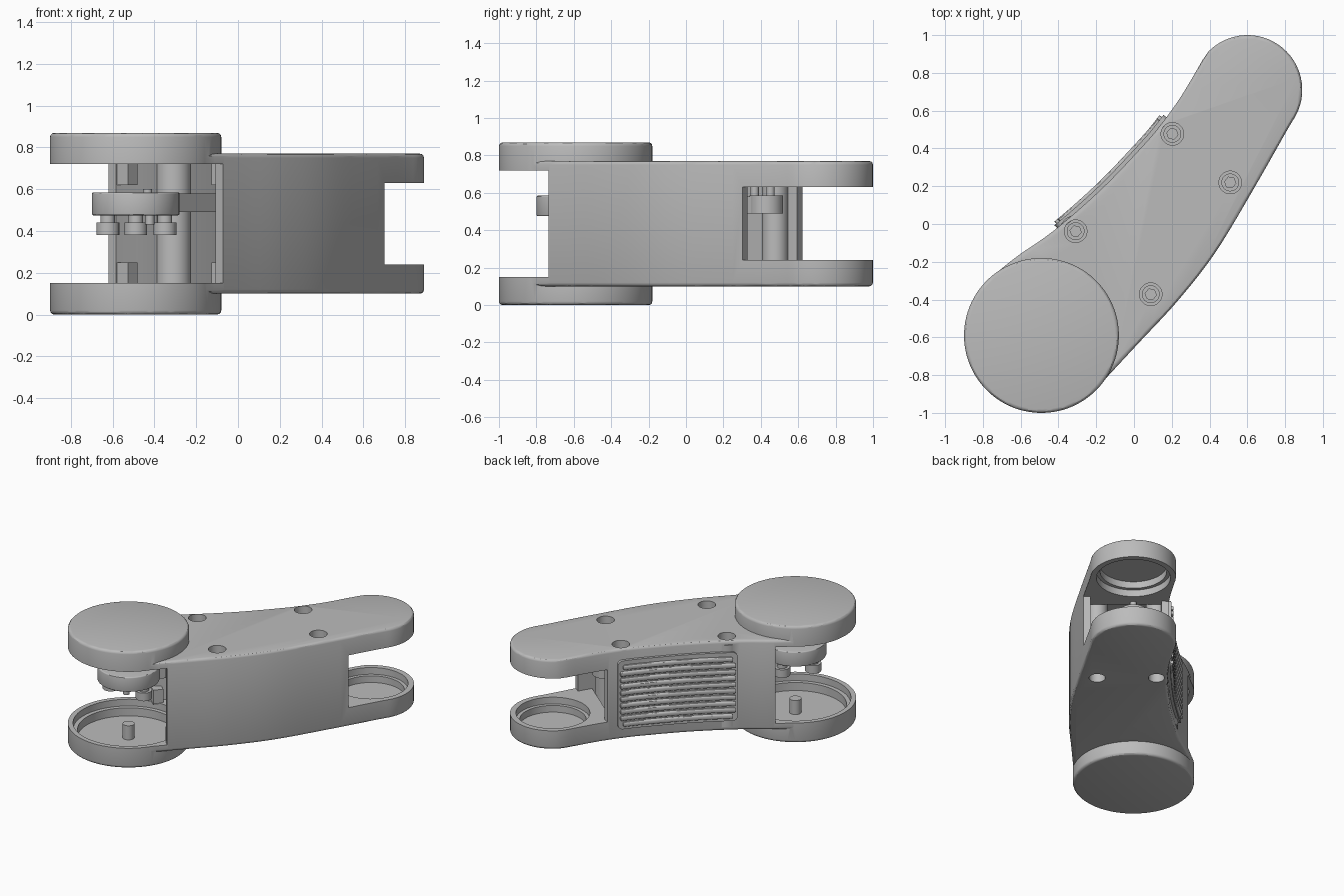
import bpy, bmesh
from math import sin, cos, radians, pi
from mathutils import Matrix, Vector

if "Cube" in bpy.data.objects:
    bpy.data.objects.remove(bpy.data.objects["Cube"])

grey = bpy.data.materials.new("plain_grey")
grey.use_nodes = True
grey.diffuse_color = (0.5, 0.5, 0.5, 1)
grey.node_tree.nodes["Principled BSDF"].inputs["Base Color"].default_value = (0.5, 0.5, 0.5, 1)

# Arm frame: large hub at the origin, arm along +x, ribbed side on +y
FRAME = Matrix.Translation((-0.49, -0.59, 0)) @ Matrix.Rotation(radians(50), 4, 'Z')
SMALL = 1.697
H = 0.87


def prism(name, outline, z0, z1, bevel=0, top_only=None):
    """Extrude a plan outline; optionally round its top and bottom rims."""
    bm = bmesh.new()
    base = bm.faces.new([bm.verts.new((x, y, z0)) for x, y in outline])
    ext = bmesh.ops.extrude_face_region(bm, geom=[base])
    for v in ext["geom"]:
        if isinstance(v, bmesh.types.BMVert):
            v.co.z = z1
    bmesh.ops.recalc_face_normals(bm, faces=bm.faces)
    if bevel:
        rims = {None: (z0, z1), True: (z1,), False: (z0,)}[top_only]
        edges = [e for e in bm.edges
                 if any(all(abs(v.co.z - z) < 1e-5 for v in e.verts) for z in rims)]
        bmesh.ops.bevel(bm, geom=edges, offset=bevel, segments=3, profile=0.5, affect='EDGES')
    return finish(name, bm)


def finish(name, bm):
    bm.transform(FRAME)
    mesh = bpy.data.meshes.new(name)
    bm.to_mesh(mesh)
    bm.free()
    mesh.materials.append(grey)
    ob = bpy.data.objects.new(name, mesh)
    bpy.context.collection.objects.link(ob)
    return ob


def circle(x, y, r, n=48, a0=0.0):
    return [(x + r * cos(a0 + 2 * pi * i / n), y + r * sin(a0 + 2 * pi * i / n)) for i in range(n)]


def disc(name, x, y, r, z0, z1, n=48, **kw):
    return prism(name, circle(x, y, r, n), z0, z1, **kw)


def arc(x, r, a, b, n):
    return [(x + r * cos(radians(a + (b - a) * i / n)),
             r * sin(radians(a + (b - a) * i / n))) for i in range(n + 1)]


def box(name, x0, x1, y0, y1, z0, z1):
    return prism(name, [(x0, y0), (x1, y0), (x1, y1), (x0, y1)], z0, z1)


def combine(target, tool, op='DIFFERENCE'):
    mod = target.modifiers.new("combine", 'BOOLEAN')
    mod.operation, mod.object, mod.solver = op, tool, 'EXACT'
    bpy.context.view_layer.objects.active = target
    bpy.ops.object.modifier_apply(modifier=mod.name)
    bpy.data.objects.remove(tool)


def smooth_path(pts, n=5):
    """Smooth curve through a few points."""
    p = [Vector(q) for q in [pts[0]] + pts + [pts[-1]]]
    out = []
    for a, b, c, d in zip(p, p[1:], p[2:], p[3:]):
        for i in range(n):
            t = i / n
            out.append(0.5 * (2 * b + (c - a) * t + (2 * a - 5 * b + 4 * c - d) * t * t
                              + (3 * b - a - 3 * c + d) * t ** 3))
    return [tuple(q) for q in out] + [pts[-1]]


RIGHT = smooth_path([(0, -0.405), (0.3, -0.42), (0.6, -0.435), (0.92, -0.424), (1.3, -0.365), (1.72, -0.288)])
LEFT = smooth_path([(0.1, 0.396), (0.25, 0.365), (0.47, 0.306), (0.8, 0.255), (1.1, 0.235),
                    (1.25, 0.233), (1.45, 0.248), (1.7, 0.29)])


def side(path, s):
    for (x0, y0), (x1, y1) in zip(path, path[1:]):
        if x0 <= s <= x1:
            return y0 + (y1 - y0) * (s - x0) / (x1 - x0)


def steps(a, b, n=16):
    return [a + (b - a) * i / n for i in range(n + 1)]


def cavity(a, b, z0, z1):
    lower = [(s, side(RIGHT, s) + 0.05) for s in steps(a, b)]
    upper = [(s, side(LEFT, s) - 0.05) for s in steps(a, b)]
    return prism("cavity", lower + upper[::-1], z0, z1)


def band(name, a, b, off0, off1, z0, z1, bevel=0):
    """Curved strip that follows the ribbed side."""
    inner = [(s, side(LEFT, s) + off0) for s in steps(a, b)]
    outer = [(s, side(LEFT, s) + off1) for s in steps(a, b)]
    return prism(name, inner + outer[::-1], z0, z1, bevel)


# Arm shell with raised hub caps
outline = RIGHT[:-1] + arc(SMALL, 0.29, -85, 85, 28) + LEFT[::-1][1:] + arc(0, 0.4, 85, 265, 24)
shell = prism("arm_shell", outline, 0.10, 0.77, 0.02)
for lo, hi, up in ((0, 0.16, False), (H - 0.16, H, True)):
    combine(shell, disc("hub", 0, 0, 0.41, lo, hi, 96, bevel=0.02, top_only=up), 'UNION')

# Open ends, hollow middle and round pockets
combine(shell, prism("gap", [(-0.6, -0.6), (0.14, -0.6), (0.26, 0.6), (-0.6, 0.6)], 0.15, 0.72))
combine(shell, prism("gap", [(1.48, -0.6), (2.2, -0.6), (2.2, 0.6), (1.337, 0.6)], 0.24, 0.63))
combine(shell, cavity(0.13, 1.34, 0.15, 0.72))
combine(shell, cavity(1.3, 1.55, 0.24, 0.63))
for x, r, z0, z1 in ((0, 0.375, 0.10, 0.2), (0, 0.345, 0.04, 0.2),
                     (SMALL, 0.25, 0.19, 0.3), (SMALL, 0.225, 0.14, 0.3)):
    combine(shell, disc("pocket", x, 0, r, z0, z1, 64))
    combine(shell, disc("pocket", x, 0, r, H - z1, H - z0, 64))

# Screw posts, counterbores and socket screws
for i, (x, y) in enumerate(((0.539, 0.216), (0.539, -0.303), (1.263, 0.155), (1.263, -0.245))):
    far = x > 1
    combine(shell, disc("post", x, y, 0.07 if far else 0.085, 0.13, 0.74, 32), 'UNION')
    combine(shell, disc("bore", x, y, 0.06, 0.64, 0.9, 32))
    if far:
        combine(shell, disc("bore", x, y, 0.055, 0, 0.2, 32))
    screw = disc(f"socket_screw_{i + 1}", x, y, 0.047, 0.62, 0.69, 32)
    combine(screw, prism("socket", circle(x, y, 0.03, 6), 0.66, 0.72))

# Corner tabs inside the wall ends
for z0, z1 in ((0.145, 0.25), (0.62, 0.725)):
    box("left_wall_tab", 0.24, 0.31, 0.25, 0.34, z0, z1)
    box("right_wall_tab", 0.17, 0.24, -0.39, -0.33, z0, z1)

# Ribbed grip panel with rounded corners
panel = band("grip_panel", 0.49, 1.31, -0.02, 0.02, 0.18, 0.69)
bm = bmesh.new()
bm.from_mesh(panel.data)
bm.transform(FRAME.inverted())
corners = [e for e in bm.edges if abs(e.verts[0].co.x - e.verts[1].co.x) < 1e-3
           and abs(e.verts[0].co.z - e.verts[1].co.z) < 1e-4
           and not 0.5 < e.verts[0].co.x < 1.3]
bmesh.ops.bevel(bm, geom=corners, offset=0.035, segments=5, profile=0.5, affect='EDGES')
bm.transform(FRAME)
bm.to_mesh(panel.data)
bm.free()
for i in range(10):
    z = 0.20 + i * 0.047
    inset = 0.02 if i in (0, 9) else 0.0
    band(f"grip_rib_{i + 1}", 0.505 + inset, 1.295 - inset, 0, 0.036, z, z + 0.036, 0.012)

# Inner carrier: round plate in the hub, link to the far end, bolts and pins
disc("carrier_plate", 0, 0, 0.21, 0.475, 0.585, 48, bevel=0.008)
box("carrier_link", 0.1, 1.33, -0.08, 0.08, 0.49, 0.58)
disc("link_end", 1.33, 0, 0.09, 0.49, 0.585, 32)
for i, (x, y) in enumerate(((-0.1, 0.09), (0.075, -0.12), (0.12, 0.1))):
    disc(f"carrier_bolt_shank_{i + 1}", x, y, 0.035, 0.43, 0.48, 24)
    disc(f"carrier_bolt_head_{i + 1}", x, y, 0.055, 0.38, 0.44, 24)
disc("carrier_lower_pin", -0.05, -0.13, 0.022, 0.43, 0.48, 16)
disc("carrier_upper_pin", -0.03, -0.1, 0.022, 0.58, 0.6, 16)
for s in (1.25, 1.36):
    disc("link_pin", s, 0, 0.022, 0.57, 0.63, 16)
disc("hub_peg", 0, 0, 0.04, 0.03, 0.145, 24)

# Smooth round surfaces, keep edges sharp
for ob in bpy.context.collection.objects:
    if ob.type == 'MESH' and ob.data.materials and ob.data.materials[0] == grey:
        bpy.ops.object.select_all(action='DESELECT')
        ob.select_set(True)
        bpy.context.view_layer.objects.active = ob
        bpy.ops.object.shade_smooth_by_angle(angle=radians(30))
